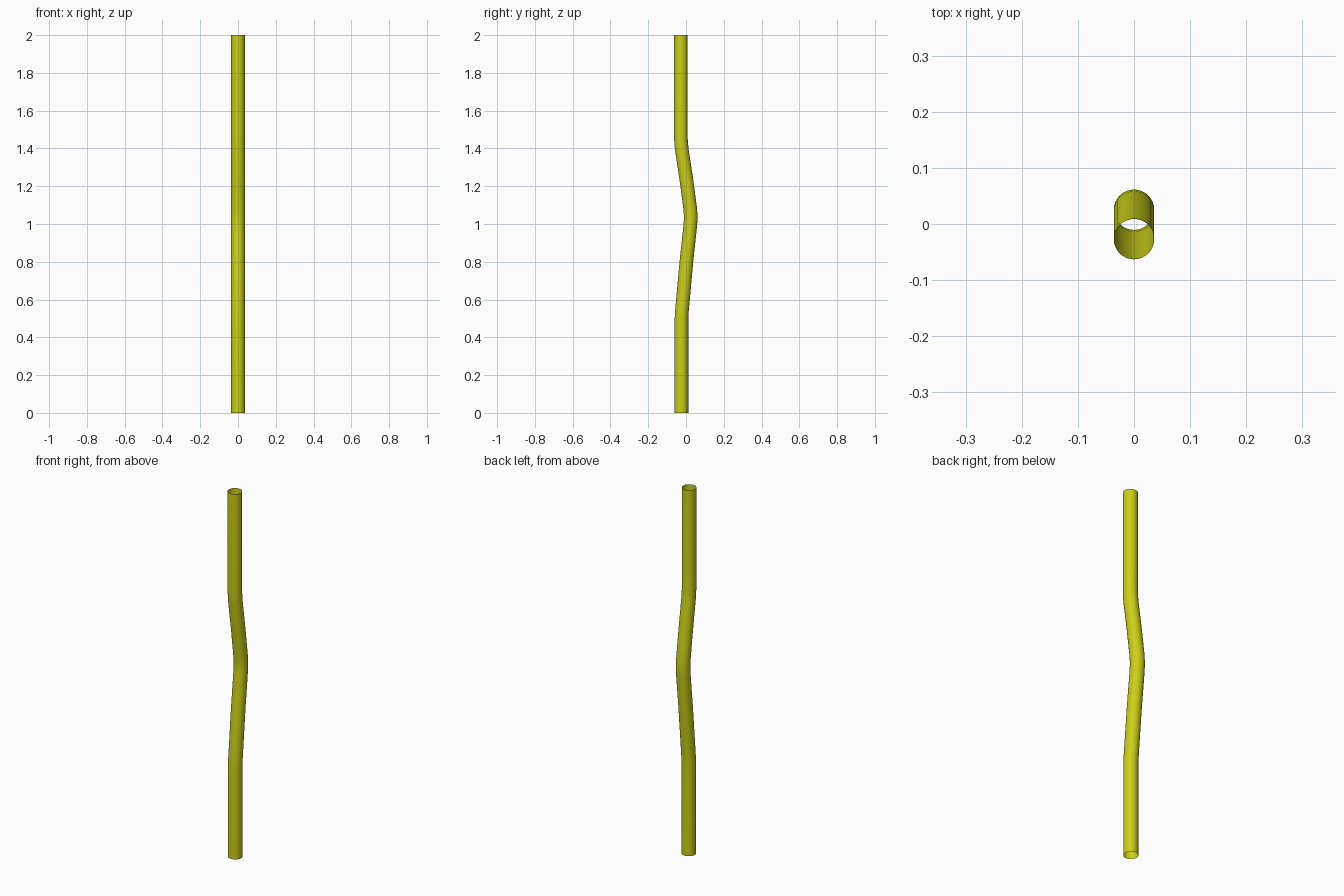
import bpy
import math

if "Cube" in bpy.data.objects:
    bpy.data.objects.remove(bpy.data.objects["Cube"])

RADIUS = 0.036
# Centre line of the tube as (y, z): straight ends with a shallow bow between
PATH = [(-0.024, 0.0), (-0.024, 0.50), (-0.022, 0.535), (0.002, 0.80),
        (0.0225, 0.99), (0.0255, 1.035), (0.0225, 1.08), (0.004, 1.22),
        (-0.023, 1.40), (-0.027, 1.45), (-0.027, 2.0)]

# Open-ended tube swept along the path
curve = bpy.data.curves.new("bent_tube", 'CURVE')
curve.dimensions = '3D'
curve.bevel_depth = RADIUS
curve.bevel_resolution = 14
curve.use_fill_caps = False
spline = curve.splines.new('POLY')
spline.points.add(len(PATH) - 1)
for point, (y, z) in zip(spline.points, PATH):
    point.co = (0, y, z, 1)

tube = bpy.data.objects.new("bent_tube", curve)
bpy.context.collection.objects.link(tube)
bpy.context.view_layer.objects.active = tube
tube.select_set(True)
bpy.ops.object.convert(target='MESH')
tube = bpy.context.view_layer.objects.active
bpy.ops.object.shade_smooth_by_angle(angle=math.radians(30))

# Olive yellow paint
paint = bpy.data.materials.new("olive_yellow")
paint.diffuse_color = (0.6, 0.62, 0.01, 1)
paint.use_nodes = True
paint.node_tree.nodes["Principled BSDF"].inputs["Base Color"].default_value = paint.diffuse_color
tube.data.materials.clear()
tube.data.materials.append(paint)
